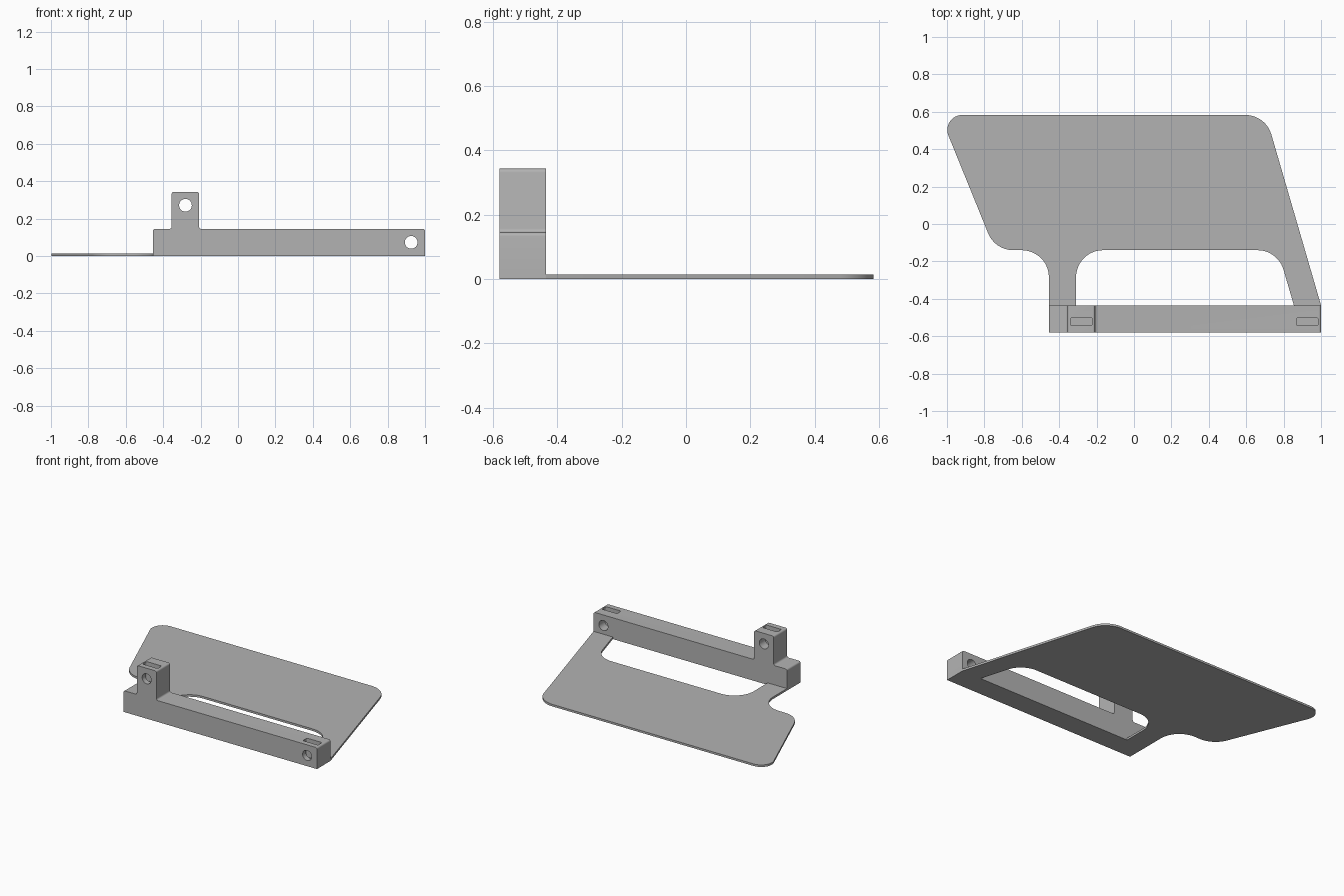
import bpy, bmesh, math
from mathutils import Vector

if "Cube" in bpy.data.objects:
    bpy.data.objects.remove(bpy.data.objects["Cube"], do_unlink=True)

grey = bpy.data.materials.new("plain grey")
grey.use_nodes = True
COLOUR = (0.45, 0.45, 0.45, 1)
grey.diffuse_color = COLOUR
grey.node_tree.nodes["Principled BSDF"].inputs["Base Color"].default_value = COLOUR


def rounded(corners, steps=12):
    """Outline from (x, y, radius) corners, each rounded by a tangent arc."""
    outline = []
    for i, (x, y, r) in enumerate(corners):
        p = Vector((x, y))
        if r == 0:
            outline.append(p)
            continue
        a = (Vector(corners[i - 1][:2]) - p).normalized()
        b = (Vector(corners[(i + 1) % len(corners)][:2]) - p).normalized()
        half = a.angle(b) / 2
        centre = p + (a + b).normalized() * (r / math.sin(half))
        start = p + a * (r / math.tan(half)) - centre
        end = p + b * (r / math.tan(half)) - centre
        sweep = start.angle_signed(end)
        for k in range(steps + 1):
            t = -sweep * k / steps
            c, s = math.cos(t), math.sin(t)
            outline.append(centre + Vector((start.x * c - start.y * s,
                                            start.x * s + start.y * c)))
    return outline


def prism(name, outline, place, low, high):
    """Extrude a 2D outline; place(u, v, w) gives the 3D position."""
    bm = bmesh.new()
    ends = [[bm.verts.new(place(p.x, p.y, w)) for p in outline] for w in (low, high)]
    bm.faces.new(ends[0])
    bm.faces.new(ends[1])
    n = len(outline)
    for i in range(n):
        j = (i + 1) % n
        bm.faces.new((ends[0][i], ends[0][j], ends[1][j], ends[1][i]))
    bmesh.ops.recalc_face_normals(bm, faces=bm.faces[:])
    mesh = bpy.data.meshes.new(name)
    bm.to_mesh(mesh)
    bm.free()
    mesh.materials.append(grey)
    obj = bpy.data.objects.new(name, mesh)
    bpy.context.collection.objects.link(obj)
    return obj


def select(obj):
    bpy.ops.object.select_all(action='DESELECT')
    obj.select_set(True)
    bpy.context.view_layer.objects.active = obj


def cut(obj, cutter):
    mod = obj.modifiers.new("cut", 'BOOLEAN')
    mod.operation, mod.solver, mod.object = 'DIFFERENCE', 'EXACT', cutter
    select(obj)
    bpy.ops.object.modifier_apply(modifier=mod.name)
    bpy.data.objects.remove(cutter, do_unlink=True)


def flat(u, v, w):
    return (u, v, w)


def upright(u, v, w):
    return (u, w, v)


FRONT, BACK = -0.58, -0.435
R = 0.145

# Thin slanted plate with two legs reaching the bar
plate = prism("slanted_plate", rounded([
    (1, BACK, 0), (0.704, 0.583, R), (-1.037, 0.583, 0.08),
    (-0.743, -0.14, R), (-0.455, -0.14, R), (-0.455, BACK, 0),
    (-0.31, BACK, 0), (-0.31, -0.14, R), (0.769, -0.14, R), (0.855, BACK, 0),
]), flat, 0, 0.014)

# Thick bar with its upright lug, edges slightly eased
E = 0.012
bar = prism("mounting_bar", rounded([
    (-0.455, 0, 0), (1, 0, 0), (1, 0.145, E), (-0.208, 0.145, E),
    (-0.208, 0.343, E), (-0.355, 0.343, E), (-0.355, 0.145, E), (-0.455, 0.145, E),
], 5), upright, FRONT, BACK)

# Bolt holes and the nut slots that drop into them
for x, z, top in ((-0.281, 0.271, 0.343), (0.926, 0.073, 0.145)):
    circle = [Vector((x + 0.034 * math.cos(a), z + 0.034 * math.sin(a)))
              for a in (math.tau * k / 32 for k in range(32))]
    cut(bar, prism("bolt_hole", circle, upright, FRONT - 0.1, BACK + 0.1))
    w, y0, y1, r = 0.057, -0.544, -0.5, 0.008
    slot = rounded([(x - w, y0, r), (x + w, y0, r), (x + w, y1, r), (x - w, y1, r)], 4)
    cut(bar, prism("nut_slot", slot, flat, z - 0.056, top + 0.1))

for obj in (plate, bar):
    select(obj)
    bpy.ops.object.shade_smooth_by_angle(angle=math.radians(30))
